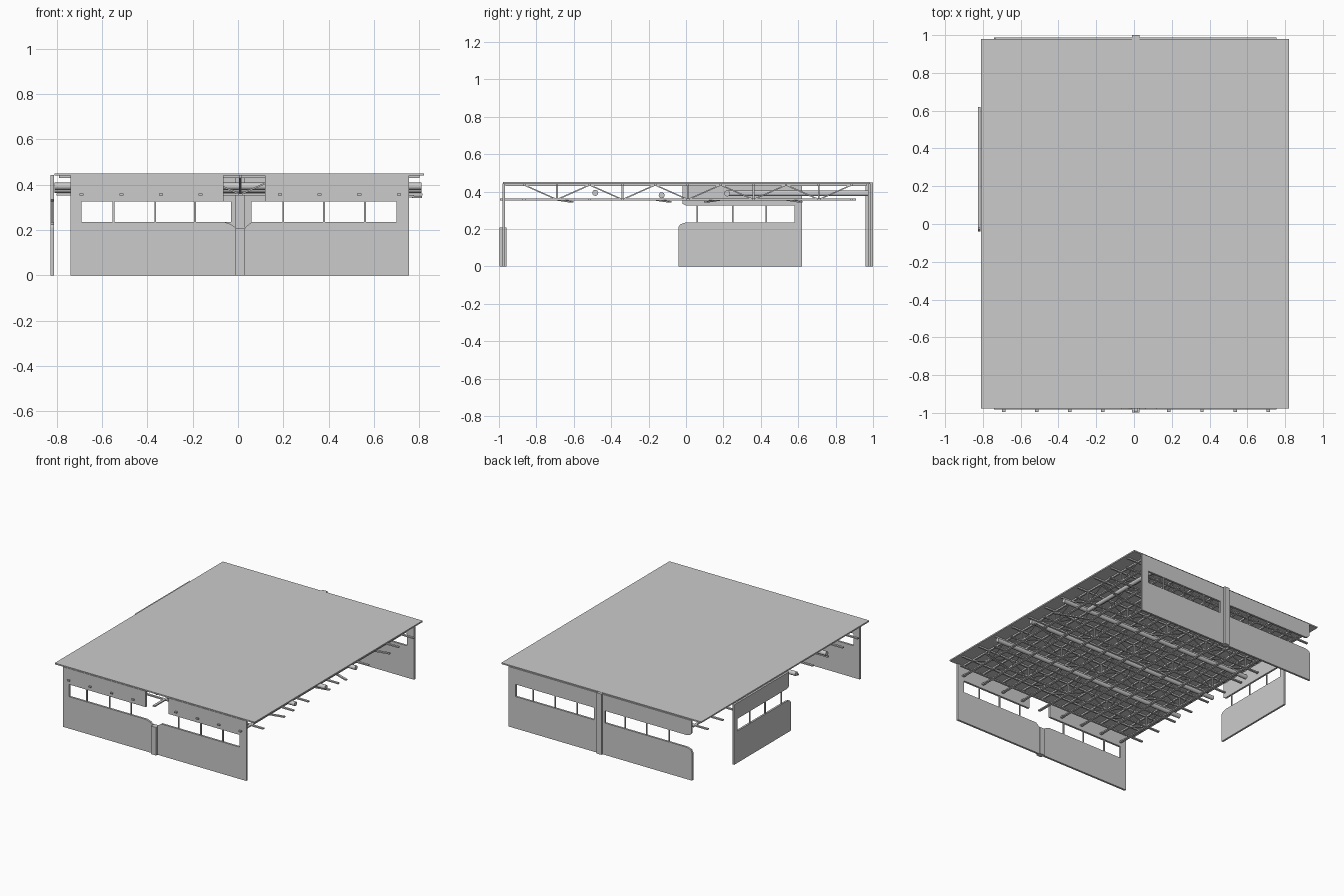
import bpy, bmesh
from mathutils import Vector, Matrix

if "Cube" in bpy.data.objects:
    bpy.data.objects.remove(bpy.data.objects["Cube"])


def finish(bm, name):
    bmesh.ops.recalc_face_normals(bm, faces=bm.faces)
    me = bpy.data.meshes.new(name)
    bm.to_mesh(me)
    bm.free()
    ob = bpy.data.objects.new(name, me)
    bpy.context.collection.objects.link(ob)
    return ob


def add_box(bm, lo, hi):
    lo, hi = Vector(lo), Vector(hi)
    m = Matrix.Translation((lo + hi) / 2) @ Matrix.Diagonal((hi - lo).to_4d())
    bmesh.ops.create_cube(bm, size=1, matrix=m)


def box(name, lo, hi):
    bm = bmesh.new()
    add_box(bm, lo, hi)
    return finish(bm, name)


def add_bar(bm, a, b, w, h):
    # rectangular bar between two points
    a, b = Vector(a), Vector(b)
    d = b - a
    q = d.to_track_quat('X', 'Z').to_matrix().to_4x4()
    m = Matrix.Translation((a + b) / 2) @ q @ Matrix.Diagonal((d.length, w, h, 1))
    bmesh.ops.create_cube(bm, size=1, matrix=m)


def panel(name, pts, axis, at, thick):
    # flat outline (u, z) extruded along the wall thickness
    bm = bmesh.new()
    place = (lambda u, z: (u, at, z)) if axis == 'y' else (lambda u, z: (at, u, z))
    f = bm.faces.new([bm.verts.new(place(u, z)) for u, z in pts])
    r = bmesh.ops.extrude_face_region(bm, geom=[f])
    off = Vector((0, thick, 0)) if axis == 'y' else Vector((thick, 0, 0))
    bmesh.ops.translate(bm, vec=off, verts=[v for v in r['geom'] if isinstance(v, bmesh.types.BMVert)])
    return finish(bm, name)


def pipe(name, a, b, r):
    a, b = Vector(a), Vector(b)
    d = b - a
    bm = bmesh.new()
    m = Matrix.Translation((a + b) / 2) @ d.to_track_quat('Z', 'Y').to_matrix().to_4x4()
    bmesh.ops.create_cone(bm, cap_ends=True, segments=16, radius1=r, radius2=r, depth=d.length, matrix=m)
    for f in bm.faces:
        f.smooth = len(f.verts) == 4
    return finish(bm, name)


S, H, T = 0.235, 0.325, 0.442   # sill, window head, wall top

# roof slab
box("roof", (-0.81, -0.978, 0.44), (0.82, 0.98, 0.45))

# front wall, broken open at the middle
panel("front_wall_left", [(-.74, 0), (-.01, 0), (-.01, .21), (-.03, .225), (-.06, S), (-.69, S),
                          (-.69, H), (-.065, H), (-.065, T), (-.74, T)], 'y', -0.982, 0.015)
panel("front_wall_right", [(.03, 0), (.755, 0), (.755, T), (.12, T), (.12, H), (.70, H),
                           (.70, S), (.06, S), (.03, .21)], 'y', -0.982, 0.015)
box("front_column", (-0.01, -0.998, 0), (0.03, -0.96, 0.207))

# back wall, left end broken through the window
panel("back_wall_right", [(.01, 0), (.755, 0), (.755, T), (.01, T), (.01, H), (.70, H),
                          (.70, S), (.01, S)], 'y', 0.972, 0.015)
panel("back_wall_lower", [(.01, 0), (-.74, 0), (-.74, .205), (-.73, .225), (-.70, S), (.01, S)], 'y', 0.972, 0.015)
panel("back_wall_upper", [(.01, H), (-.70, H), (-.725, .335), (-.735, .35), (-.735, T), (.01, T)], 'y', 0.972, 0.015)
box("back_pier", (-.03, 0.972, S), (.06, 0.987, H))
box("back_column", (-0.01, 0.96, 0), (0.03, 1.0, 0.448))

# left wall remnant
panel("left_wall", [(-.04, 0), (.62, 0), (.62, T), (-.02, T), (-.02, .335), (0, H), (.58, H),
                    (.58, S), (0, S), (-.03, .225), (-.04, .21)], 'x', -0.827, 0.014)

# window mullions
bm = bmesh.new()
for x in (-.55, -.365, -.19, .2, .38, .56):
    for y in (-0.974, 0.98):
        add_box(bm, (x - .004, y - .004, S), (x + .004, y + .004, H))
for y in (.06, .25, .43):
    add_box(bm, (-.824, y - .004, S), (-.816, y + .004, H))
finish(bm, "window_mullions")

# space frame: chord lines both ways on a fine grid
G = 0.175
xs = [0.01 + G * i for i in range(-4, 5)]
ys = [0.01 + G * i for i in range(-5, 6)]
BZ, TZ = 0.357, 0.435
bent = {1: 1, 4: 1, 6: -1, 8: 1}

bm = bmesh.new()
for x in xs:
    add_bar(bm, (x, -0.995, BZ), (x, 0.91, BZ), 0.018, 0.009)
for i, y in enumerate(ys):
    end = 0.55 if i in bent else 0.815
    add_bar(bm, (-0.8, y, BZ), (end, y, BZ), 0.016, 0.009)
    if i in bent:   # bent chord ends
        add_bar(bm, (end, y, BZ), (0.81, y + 0.08 * bent[i], BZ - 0.012), 0.016, 0.009)
finish(bm, "bottom_chords")

bm = bmesh.new()
for x in xs:
    add_bar(bm, (x, -0.965, TZ), (x, 0.965, TZ), 0.012, 0.012)
for y in ys:
    add_bar(bm, (-0.79, y, TZ), (0.8, y, TZ), 0.012, 0.012)
finish(bm, "top_chords")

# zigzag braces and posts
bm = bmesh.new()
for x in xs:
    for y in ys[1::2]:
        for s in (-1, 1):
            add_bar(bm, (x, y, BZ), (x, y + s * G, TZ), 0.007, 0.007)
for y in ys[1::2]:
    for x in xs[::2]:
        add_bar(bm, (x, y, BZ), (x, y, TZ), 0.01, 0.01)
        for s in (-1, 1):
            if abs(x + s * G) < 0.8:
                add_bar(bm, (x, y, BZ), (x + s * G, y, TZ), 0.007, 0.007)
finish(bm, "truss_braces")

# ceiling ducts
for n, (y, z) in enumerate(((-.485, .393), (-.13, .38), (.22, .39))):
    pipe(f"duct_{n + 1}", (-0.81, y, z), (0.81, y, z), 0.016)
pipe("branch_duct", (0.6, 0.22, .39), (0.6, 0.972, .39), 0.015)
